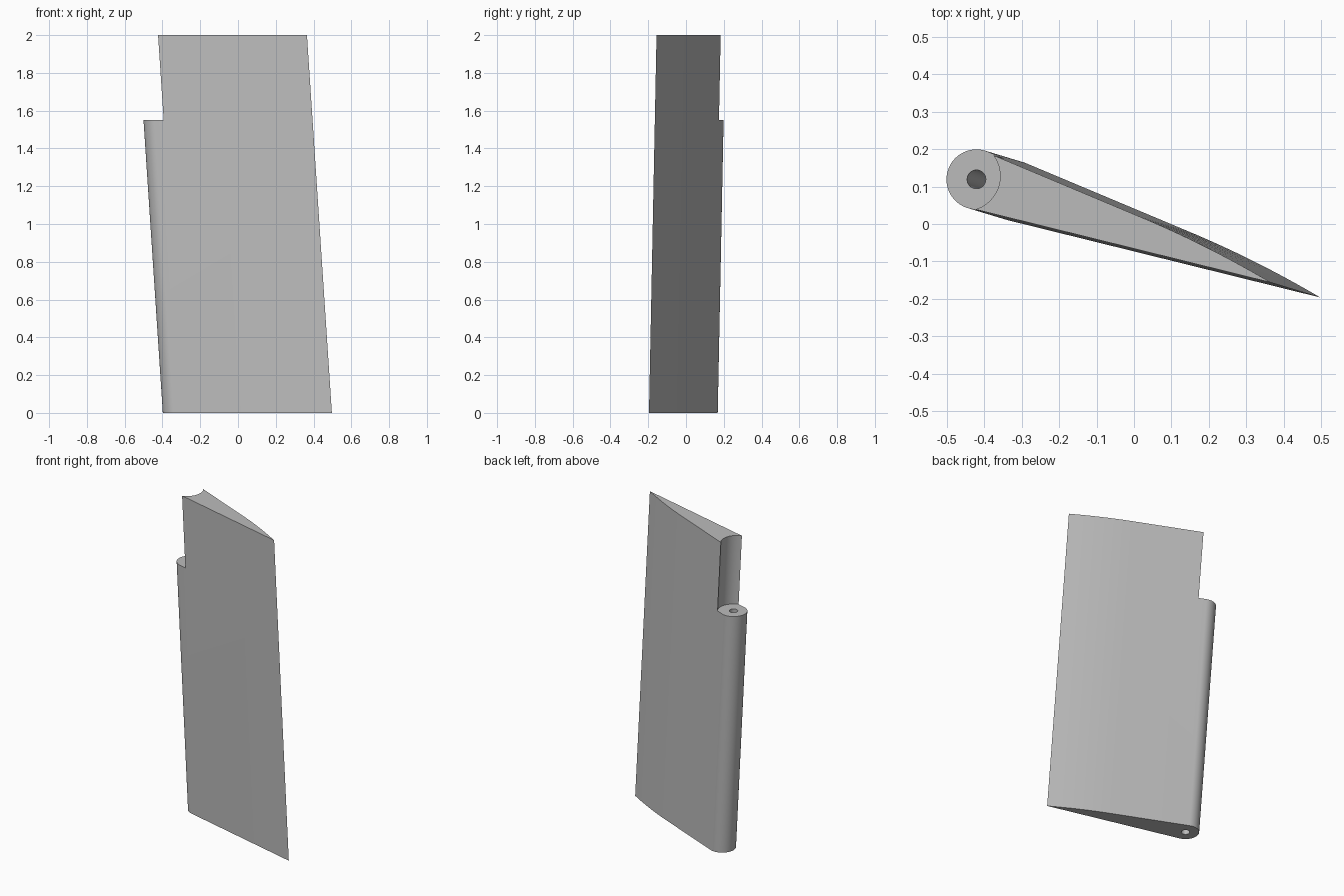
import bpy, bmesh, math

if "Cube" in bpy.data.objects:
    bpy.data.objects.remove(bpy.data.objects["Cube"])

LEAN = (-0.066, 0.020)      # sideways drift per unit of height, along the chord
AXIS = (-0.318, 0.088)      # hinge axis where it meets the ground plane
NOSE_R, NOTCH_R, BORE_R = 0.08, 0.093, 0.025
HEIGHT, NOTCH_Z = 2.0, 1.55

grey = bpy.data.materials.new("light grey")
grey.diffuse_color = (0.5, 0.5, 0.5, 1)
grey.use_nodes = True
grey.node_tree.nodes["Principled BSDF"].inputs["Base Color"].default_value = grey.diffuse_color


def leaning_prism(name, outline, z0, z1):
    """Extrude a counter-clockwise outline between two heights, leaning along the chord."""
    bm = bmesh.new()
    rings = [[bm.verts.new((x + LEAN[0] * z, y + LEAN[1] * z, z)) for x, y in outline]
             for z in (z0, z1)]
    bm.faces.new(rings[0][::-1])
    bm.faces.new(rings[1])
    n = len(outline)
    for i in range(n):
        j = (i + 1) % n
        bm.faces.new((rings[0][i], rings[0][j], rings[1][j], rings[1][i]))
    mesh = bpy.data.meshes.new(name)
    bm.to_mesh(mesh)
    bm.free()
    mesh.materials.append(grey)
    obj = bpy.data.objects.new(name, mesh)
    bpy.context.collection.objects.link(obj)
    return obj


def arc(radius, start, end, steps):
    return [(AXIS[0] + radius * math.cos(start + (end - start) * i / steps),
             AXIS[1] + radius * math.sin(start + (end - start) * i / steps))
            for i in range(steps + 1)]


def circle(radius, steps):
    return arc(radius, 0, 2 * math.pi, steps)[:-1]


# Flap section: round nose, flat front skin, back skin curving into a sharp trailing edge
nose = arc(NOSE_R, math.atan2(0.922, 0.387), math.atan2(-0.973, -0.232) + 2 * math.pi, 40)
bend, pull, tail = (0.152, -0.0225), (0.325, -0.095), (0.497, -0.196)
back_curve = []
for i in range(17):
    t = 1 - i / 16
    back_curve.append(tuple((1 - t) ** 2 * a + 2 * t * (1 - t) * b + t * t * c
                            for a, b, c in zip(bend, pull, tail)))
flap = leaning_prism("flap", nose + back_curve, 0, HEIGHT)

# Hinge bore through the nose, and the notch that removes the nose near the top
cutters = [leaning_prism("bore_cutter", circle(BORE_R, 32), -0.1, HEIGHT + 0.1),
           leaning_prism("notch_cutter", circle(NOTCH_R, 64), NOTCH_Z, HEIGHT + 0.1)]
bpy.context.view_layer.objects.active = flap
flap.select_set(True)
for cutter in cutters:
    cutter.hide_render = True
    mod = flap.modifiers.new(cutter.name, "BOOLEAN")
    mod.operation = "DIFFERENCE"
    mod.solver = "EXACT"
    mod.object = cutter
    bpy.ops.object.modifier_apply(modifier=mod.name)
    bpy.data.objects.remove(cutter)

bpy.ops.object.shade_smooth_by_angle(angle=math.radians(30))
